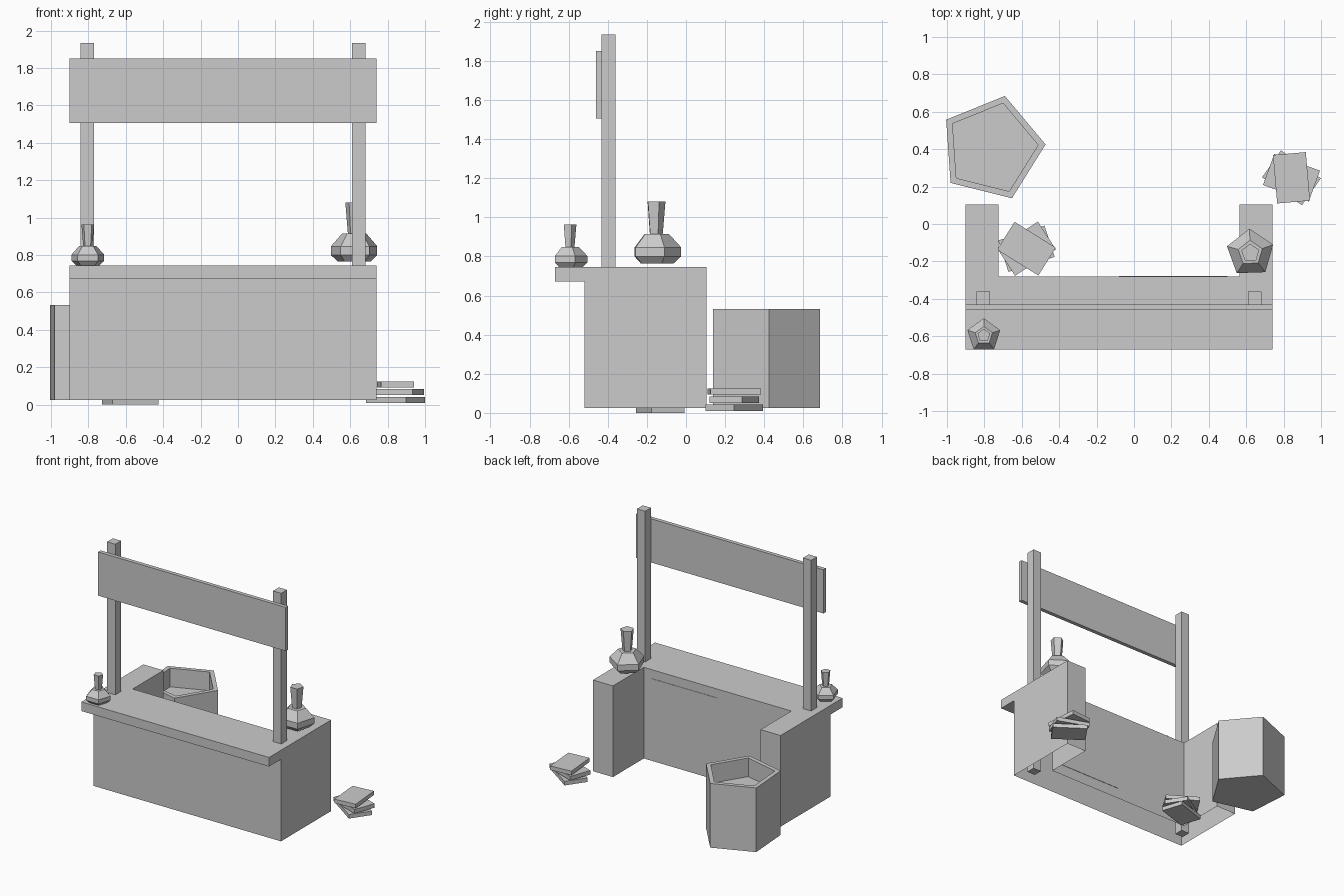
import bpy, bmesh
from math import cos, sin, radians
from mathutils import Vector, Matrix

if "Cube" in bpy.data.objects:
    bpy.data.objects.remove(bpy.data.objects["Cube"], do_unlink=True)

GREY = (0.6, 0.6, 0.6, 1.0)
grey = bpy.data.materials.new("plain grey")
grey.use_nodes = True
grey.diffuse_color = GREY
grey.node_tree.nodes["Principled BSDF"].inputs["Base Color"].default_value = GREY


def finish(name, bm, location=(0, 0, 0), turn=0):
    """Turn a bmesh into a flat-shaded object."""
    bmesh.ops.recalc_face_normals(bm, faces=bm.faces)
    mesh = bpy.data.meshes.new(name)
    bm.to_mesh(mesh)
    bm.free()
    mesh.materials.append(grey)
    obj = bpy.data.objects.new(name, mesh)
    obj.location = location
    obj.rotation_euler.z = radians(turn)
    bpy.context.collection.objects.link(obj)
    return obj


def box(name, low, high, turn=0):
    """Box between two corners, turned about its own centre."""
    low, high = Vector(low), Vector(high)
    bm = bmesh.new()
    bmesh.ops.create_cube(bm, size=1, matrix=Matrix.Diagonal((*(high - low), 1)))
    return finish(name, bm, (low + high) / 2, turn)


def lathe(name, profile, location, turn, sides=5):
    """Stack of pentagon rings from (radius, height) pairs, capped at both ends."""
    bm = bmesh.new()
    rings = []
    for radius, height in profile:
        angles = [radians(360 * i / sides) for i in range(sides)]
        rings.append([bm.verts.new((radius * cos(a), radius * sin(a), height)) for a in angles])
    for a, b in zip(rings, rings[1:]):
        for i in range(sides):
            j = (i + 1) % sides
            bm.faces.new((a[i], a[j], b[j], b[i]))
    bm.faces.new(rings[0][::-1])
    bm.faces.new(rings[-1])
    return finish(name, bm, location, turn)


# Counter: U-shaped shell, open underneath
LEFT, RIGHT, FRONT, BACK = 0.74, -0.9, -0.52, 0.105
TOP, BASE, INNER = 0.745, 0.025, -0.28
outline = [(RIGHT, FRONT), (LEFT, FRONT), (LEFT, BACK), (0.565, BACK),
           (0.565, INNER), (-0.725, INNER), (-0.725, BACK), (RIGHT, BACK)]
bm = bmesh.new()
cap = bm.faces.new([bm.verts.new((x, y, TOP)) for x, y in outline])
walls = bmesh.ops.extrude_edge_only(bm, edges=cap.edges[:])
bmesh.ops.translate(bm, vec=(0, 0, BASE - TOP),
                    verts=[v for v in walls["geom"] if isinstance(v, bmesh.types.BMVert)])
finish("counter", bm)
box("counter_ledge", (RIGHT, -0.67, 0.673), (LEFT, FRONT, TOP))
box("cupboard_door", (-0.08, INNER - 0.003, 0.11), (0.5, INNER + 0.003, 0.675))

# Posts and sign board
for side, x in (("right", -0.805), ("left", 0.645)):
    box(side + "_post", (x - 0.036, -0.433, 0.04), (x + 0.036, -0.361, 1.935))
box("sign_board", (RIGHT, -0.461, 1.505), (LEFT, -0.43, 1.85))

# Five-sided barrel with a sunken top
lathe("barrel", [(0.288, 0), (0.288, 0.507), (0.248, 0.507), (0.248, 0.36)],
      (-0.76, 0.405, 0.025), 4)

# Bottles
bottle = [(0.092, 0), (0.13, 0.035), (0.13, 0.082), (0.068, 0.15), (0.036, 0.15), (0.05, 0.315)]
lathe("large_bottle", bottle, (0.622, -0.155, 0.765), 92)
lathe("small_bottle", [(r * 0.71, h * 0.69) for r, h in bottle], (-0.803, -0.596, 0.745), 90)

# Two piles of books, the second turned as a whole
for pile, x, y, z, turn in (("left", 0.842, 0.247, 0.01, 0), ("right", -0.575, -0.132, 0, -127)):
    for i, angle in enumerate((55, 70, 5)):
        height = z + i * 0.0415
        box(f"{pile}_book_{i + 1}", (x - 0.088, y - 0.13, height),
            (x + 0.088, y + 0.13, height + 0.032), angle + turn)
